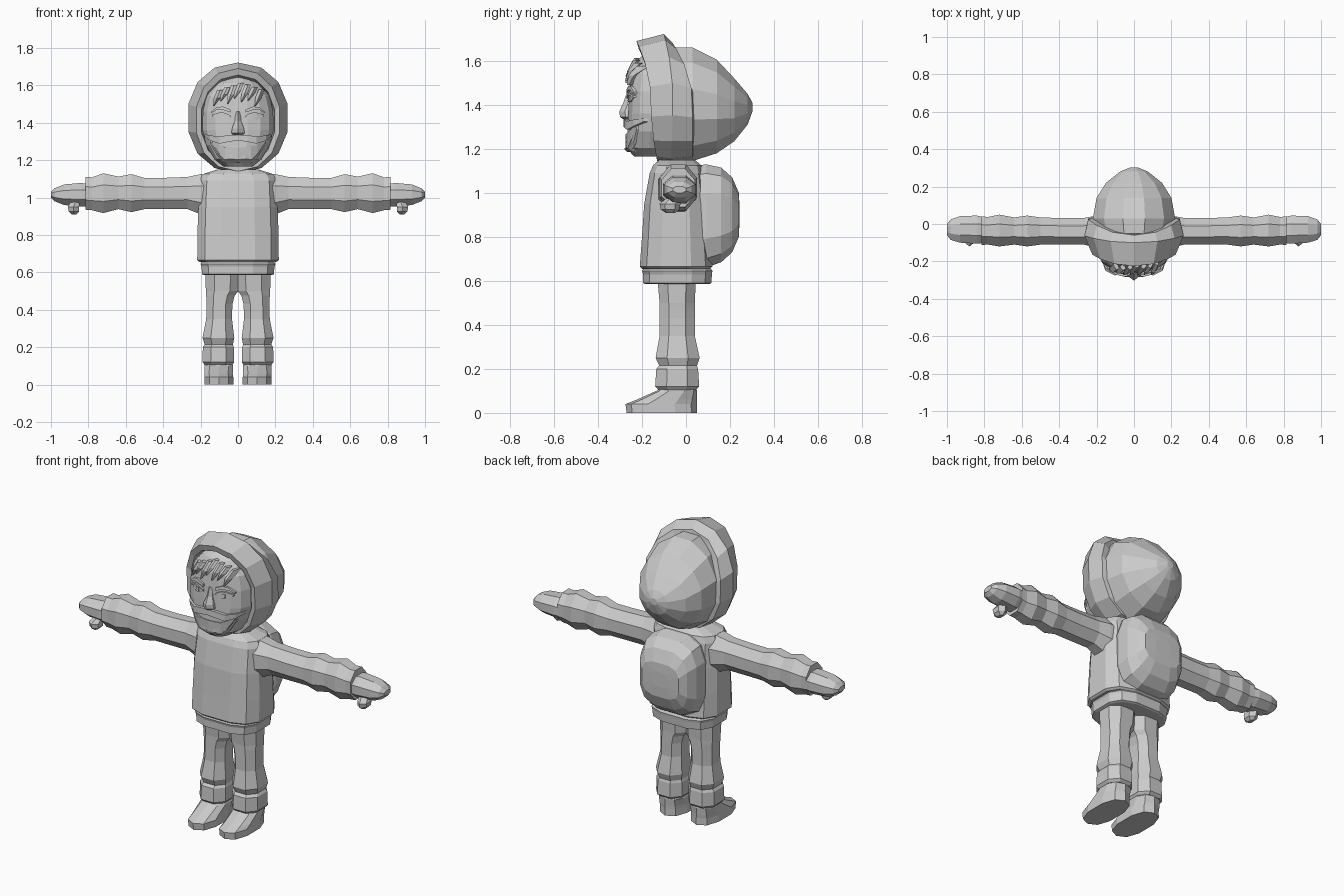
import bpy, bmesh, math
from mathutils import Vector

cloth = bpy.data.materials.new("plain grey")
cloth.diffuse_color = (0.6, 0.6, 0.6, 1)


def finish(name, bm, mirror=False):
    bmesh.ops.recalc_face_normals(bm, faces=bm.faces)
    me = bpy.data.meshes.new(name)
    bm.to_mesh(me)
    bm.free()
    me.materials.append(cloth)
    ob = bpy.data.objects.new(name, me)
    bpy.context.collection.objects.link(ob)
    if mirror:
        ob.modifiers.new("mirror", 'MIRROR').use_mirror_merge = False
    return ob


def superellipse(n, p):
    pts = []
    for i in range(n):
        a = 2 * math.pi * (i + 0.5) / n
        c, s = math.cos(a), math.sin(a)
        pts.append((math.copysign(abs(c) ** (2 / p), c), math.copysign(abs(s) ** (2 / p), s)))
    m = max(abs(v) for q in pts for v in q)
    return [(u / m, v / m) for u, v in pts]


def ring(axis, t, a0, a1, b0, b1, n=8, p=2.0):
    """Rounded cross-section at t along an axis, filling a0..a1 by b0..b1."""
    out = []
    for u, v in superellipse(n, p):
        a, b = (a0 + a1 + u * (a1 - a0)) / 2, (b0 + b1 + v * (b1 - b0)) / 2
        out.append({'x': (t, a, b), 'y': (a, t, b), 'z': (a, b, t)}[axis])
    return out


def loft(name, rings, mirror=False, closed=False):
    bm = bmesh.new()
    vs = [[bm.verts.new(c) for c in r] for r in rings]
    n = len(vs[0])
    pairs = list(zip(vs, vs[1:])) + ([(vs[-1], vs[0])] if closed else [])
    for r, s in pairs:
        for i in range(n):
            bm.faces.new((r[i], r[(i + 1) % n], s[(i + 1) % n], s[i]))
    if not closed:
        bm.faces.new(vs[0])
        bm.faces.new(vs[-1])
    return finish(name, bm, mirror)


# Jacket body and hem: z, half width, front y, back y
loft("jacket_body", [ring('z', z, -w, w, f, b, 12, 3) for z, w, f, b in [
    (.655, .205, -.20, .11), (.665, .218, -.21, .12), (.80, .217, -.20, .11),
    (.95, .212, -.19, .10), (1.09, .205, -.165, .08), (1.125, .19, -.15, .07),
    (1.15, .11, -.12, .04)]])
loft("jacket_hem", [ring('z', z, -w, w, f, b, 12, 3) for z, w, f, b in [
    (.585, .18, -.185, .105), (.59, .192, -.195, .115), (.63, .195, -.195, .118),
    (.645, .20, -.20, .12), (.66, .19, -.19, .11)]])

# Sleeve, hand and thumb: x, back/front y, low/high z
loft("sleeve", [ring('x', *r) for r in [
    (.12, -.13, .05, .89, 1.12), (.20, -.125, .045, .91, 1.125), (.27, -.11, .032, .938, 1.11),
    (.40, -.11, .032, .938, 1.105), (.50, -.11, .035, .938, 1.105), (.57, -.12, .045, .922, 1.125),
    (.64, -.11, .035, .938, 1.112), (.72, -.12, .05, .917, 1.13), (.78, -.11, .038, .932, 1.108),
    (.815, -.112, .04, .935, 1.11)]], True)
loft("hand", [ring('x', *r) for r in [
    (.79, -.10, .035, .955, 1.07), (.84, -.105, .045, .952, 1.078), (.93, -.10, .042, .96, 1.07),
    (.98, -.085, .025, .98, 1.05), (1.0, -.06, 0, 1.0, 1.03)]], True)
loft("thumb", [ring('z', *r, 6) for r in [
    (.908, .865, .89, -.09, -.05), (.925, .845, .91, -.115, -.03),
    (.95, .845, .915, -.12, -.025), (.975, .84, .90, -.09, -.02)]], True)

# Trousers and boots: z, inner/outer x, front/back y
loft("trouser_leg", [ring('z', *r, 8, 2.4) for r in [
    (.61, -.01, .175, -.13, .045), (.50, -.002, .172, -.12, .04), (.475, .018, .17, -.12, .04),
    (.43, .03, .168, -.12, .04), (.35, .032, .17, -.12, .04), (.25, .02, .19, -.138, .062),
    (.215, .027, .178, -.122, .05), (.20, .022, .188, -.135, .055), (.12, .02, .19, -.14, .06),
    (.105, .03, .178, -.125, .045)]], True)
loft("boot", [ring('z', *r, 10, 2.4) for r in [
    (0, .022, .182, -.27, .05), (.04, .022, .182, -.275, .05), (.06, .025, .182, -.225, .05),
    (.10, .022, .182, -.135, .05), (.115, .03, .178, -.12, .045)]], True)

# Backpack: y, half width, low/high z
loft("backpack", [ring('y', y, -w, w, lo, hi, 12, 3.2) for y, w, lo, hi in [
    (.04, .165, .66, 1.12), (.09, .185, .66, 1.13), (.16, .18, .685, 1.115),
    (.21, .155, .73, 1.07), (.24, .12, .80, 1.0), (.243, .05, .86, .95)]])


# Hood brim: loops whose depth follows the height (y at bottom, middle, top)
def brim_loop(w, lo, hi, yb, ym, yt):
    out = []
    for x, _, z in ring('y', 0, -w, w, lo, hi, 14, 2.15):
        k = (z - lo) / (hi - lo) * 2 - 1
        y = ym + (yt - ym) * k ** 2 if k > 0 else ym + (yb - ym) * k ** 2
        out.append((x, y, z))
    return out


loft("hood_brim", [brim_loop(*r) for r in [
    (.19, 1.17, 1.62, -.06, -.06, -.10), (.20, 1.165, 1.655, -.13, -.155, -.215),
    (.228, 1.14, 1.69, -.13, -.16, -.225), (.272, 1.13, 1.722, -.07, -.06, -.10),
    (.25, 1.14, 1.68, .03, .03, -.06), (.21, 1.16, 1.62, .03, .04, -.05)]], closed=True)
loft("hood_back", [ring('y', y, -w, w, lo, hi, 12) for y, w, lo, hi in [
    (-.05, .20, 1.15, 1.66), (.03, .22, 1.145, 1.66), (.14, .20, 1.18, 1.605),
    (.22, .15, 1.235, 1.52), (.28, .075, 1.31, 1.45), (.302, .02, 1.37, 1.41)]])

# Face: z, half width, front y
FACE = [(1.165, .075, -.235), (1.205, .125, -.272), (1.28, .17, -.266), (1.36, .19, -.262),
        (1.46, .188, -.258), (1.54, .17, -.25), (1.61, .12, -.215), (1.645, .06, -.17)]
BACK, POWER = .02, 2.5
loft("face", [ring('z', z, -w, w, f, BACK, 16, POWER) for z, w, f in FACE])


def face_y(x, z):
    """Front surface of the face at x, z."""
    z = min(max(z, FACE[0][0]), FACE[-1][0])
    for (z0, w0, f0), (z1, w1, f1) in zip(FACE, FACE[1:]):
        if z <= z1:
            t = (z - z0) / (z1 - z0)
            w, f = w0 + (w1 - w0) * t, f0 + (f1 - f0) * t
            break
    u = min(abs(x) / w, .97)
    return (f + BACK) / 2 - (BACK - f) / 2 * (1 - u ** POWER) ** (1 / POWER)


def strip(name, cols, lift, mirror=True, depth=.03):
    """Raised band on the face; columns are x, low z, high z."""
    rings = []
    for x, lo, hi in cols:
        yl, yh = face_y(x, lo) - lift, face_y(x, hi) - lift
        rings.append([(x, yl, lo), (x, yh, hi), (x, yh + depth, hi), (x, yl + depth, lo)])
    return loft(name, rings, mirror)


# Mouth, teeth and moustache
strip("moustache", [(0, 1.305, 1.335), (.05, 1.298, 1.335), (.10, 1.288, 1.325),
                    (.15, 1.305, 1.333), (.178, 1.325, 1.338)], .02)
strip("teeth", [(0, 1.20, 1.268), (.07, 1.20, 1.27), (.105, 1.24, 1.285),
                (.14, 1.295, 1.305)], .008)
strip("lower_lip", [(0, 1.185, 1.202), (.075, 1.185, 1.203), (.112, 1.225, 1.243),
                    (.15, 1.29, 1.305)], .014)

# Eyes and brows
strip("eye", [(.045, 1.425, 1.43), (.07, 1.413, 1.443), (.10, 1.413, 1.445),
              (.13, 1.432, 1.437)], .006)
strip("pupil", [(.075, 1.418, 1.438), (.085, 1.414, 1.443), (.095, 1.418, 1.438)], .011)
strip("upper_lid", [(.04, 1.428, 1.438), (.07, 1.443, 1.453), (.10, 1.445, 1.455),
                    (.138, 1.433, 1.443)], .012)
strip("brow", [(.04, 1.455, 1.47), (.08, 1.468, 1.487), (.115, 1.468, 1.482),
               (.145, 1.45, 1.458)], .014)

# Nose
loft("nose", [ring('z', z, -w, w, f, -.2, 6) for z, w, f in [
    (1.335, .028, -.285), (1.345, .042, -.30), (1.37, .036, -.303),
    (1.41, .02, -.285), (1.46, .016, -.268)]])

# Fringe: tapering locks swept from the crown
for i in range(7):
    x = -.115 + i * .037
    tip = (1.49, 1.515, 1.50, 1.53, 1.51, 1.52, 1.49)[i]
    root = 1.615 - abs(x) * .35
    rings = []
    for t, w in ((0, .016), (.5, .017), (1, .003)):
        z, cx = root + (tip - root) * t, x + .02 - .035 * t
        yl, yr = face_y(cx - w, z) - .016, face_y(cx + w, z) - .016
        rings.append([(cx - w, yl, z), (cx, min(yl, yr) - .008, z),
                      (cx + w, yr, z), (cx, max(yl, yr) + .025, z)])
    loft("fringe_lock_%d" % (i + 1), rings)
